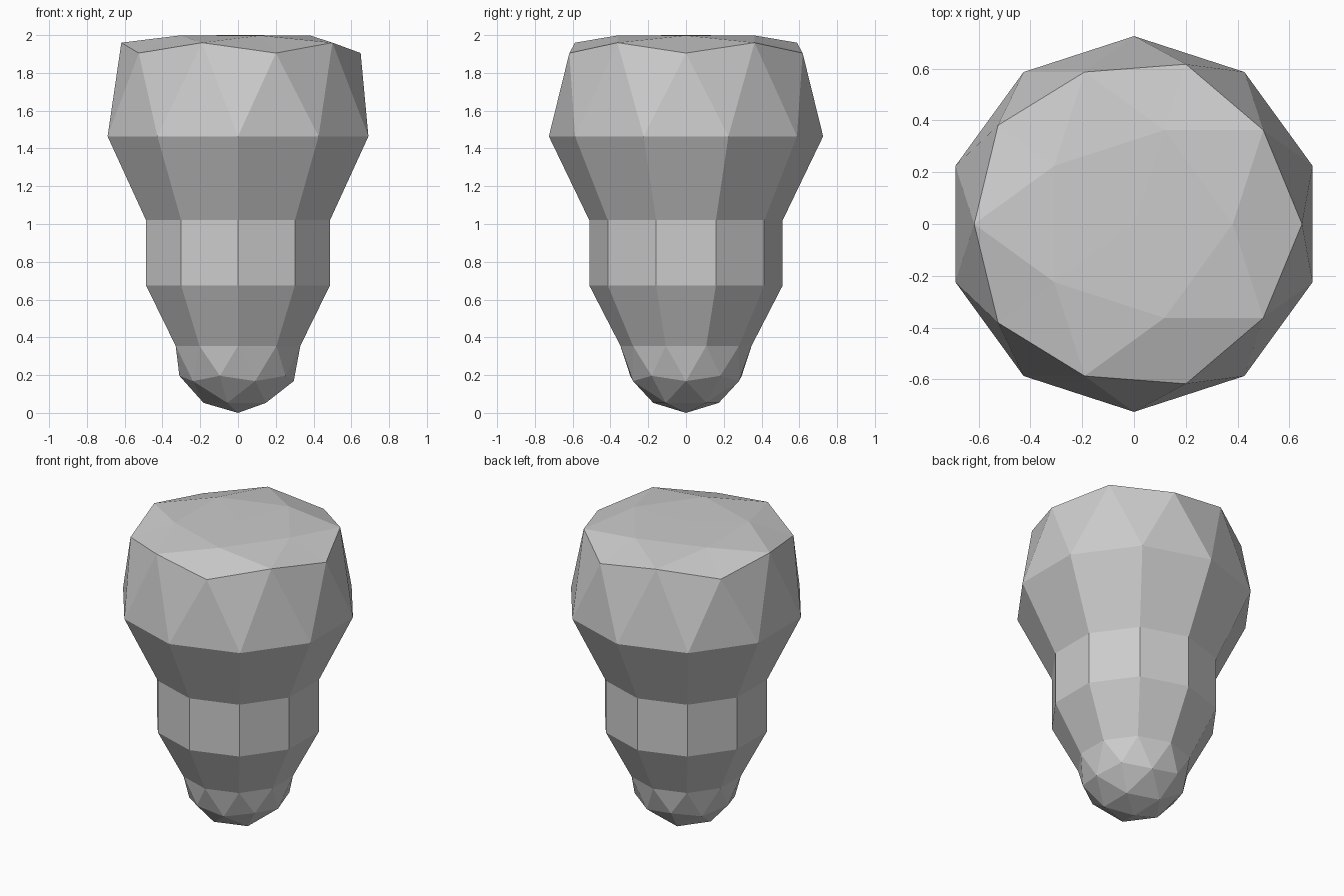
import bpy, bmesh

if "Cube" in bpy.data.objects:
    bpy.data.objects.remove(bpy.data.objects["Cube"])

# Faceted body: an icosphere split at its equator, joined by ten-sided bands
bm = bmesh.new()
bmesh.ops.create_icosphere(bm, subdivisions=2, radius=1.0)
equator = [e for e in bm.edges if all(abs(v.co.z) < 0.01 for v in e.verts)]
bmesh.ops.split_edges(bm, edges=equator)
lower = {v for f in bm.faces if f.calc_center_median().z < 0 for v in f.verts}
upper = set(bm.verts) - lower

# Rounded tip at the bottom
for v in lower:
    v.co.x *= 0.347
    v.co.y *= 0.347
    v.co.z = 0.355 * (1 + v.co.z)

# Flattened crown: sphere ring height -> new height
crown = [(0.0, 1.464), (0.447, 1.905), (0.526, 1.96), (0.851, 1.998), (1.0, 2.0)]
for v in upper:
    v.co.z = min(crown, key=lambda h: abs(h[0] - v.co.z))[1]
    v.co.x *= 0.726
    v.co.y *= 0.726

# Bands between the crown and the tip: (radius, height)
loop = [e for e in bm.edges if e.is_boundary and e.verts[0] in upper]
radius = 0.726
for r, z in [(0.512, 1.02), (0.512, 0.675), (0.347, 0.355)]:
    geom = bmesh.ops.extrude_edge_only(bm, edges=loop)["geom"]
    loop = [g for g in geom if isinstance(g, bmesh.types.BMEdge)]
    for v in {v for e in loop for v in e.verts}:
        v.co.x *= r / radius
        v.co.y *= r / radius
        v.co.z = z
    radius = r

bmesh.ops.remove_doubles(bm, verts=bm.verts[:], dist=0.003)
bmesh.ops.recalc_face_normals(bm, faces=bm.faces[:])
mesh = bpy.data.meshes.new("bulb_body")
bm.to_mesh(mesh)
bm.free()
bpy.context.collection.objects.link(bpy.data.objects.new("bulb_body", mesh))
